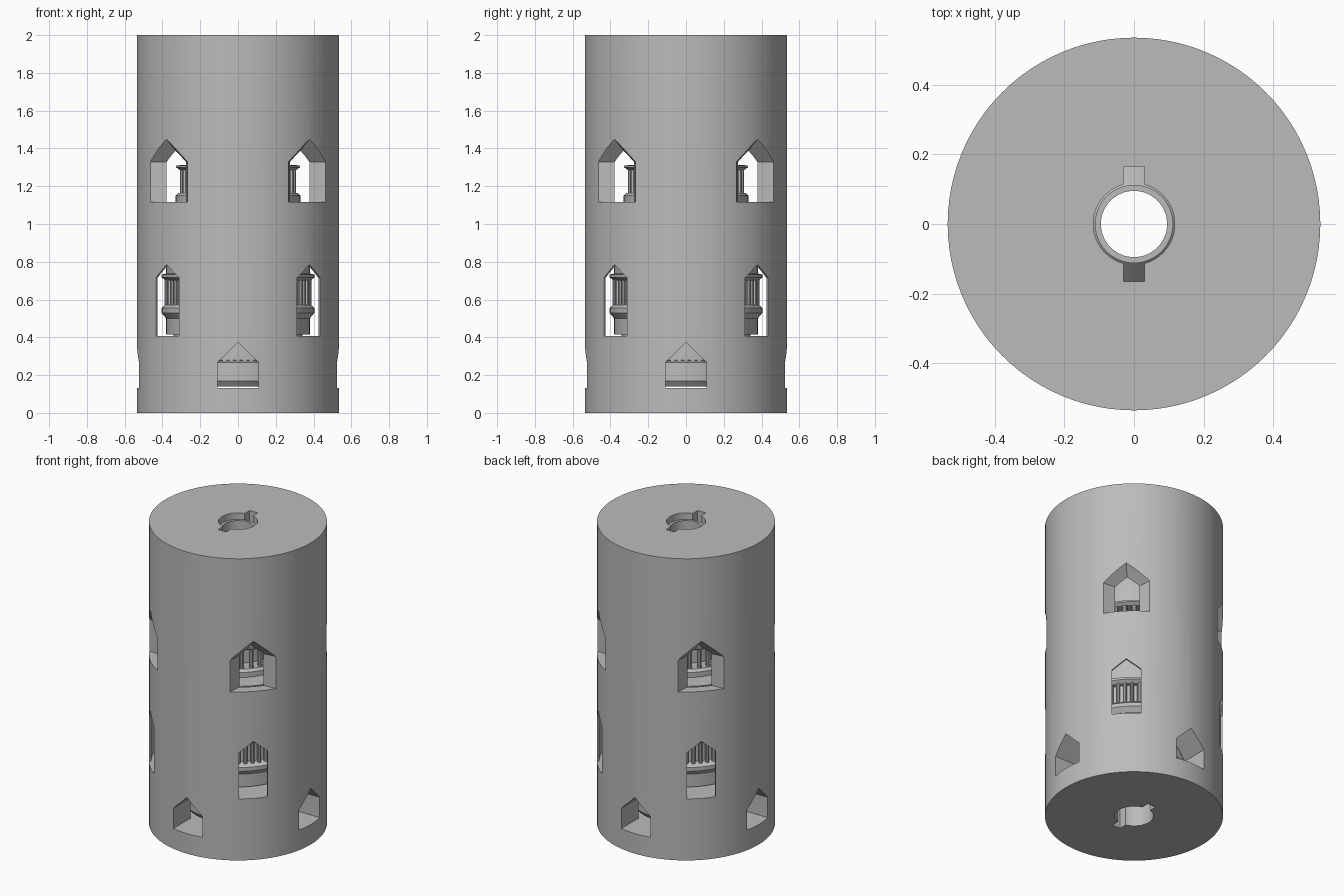
import bpy, bmesh
from math import pi, radians
from mathutils import Matrix, Vector

SEG = 96
old = bpy.data.objects.get("Cube")
if old:
    bpy.data.objects.remove(old, do_unlink=True)

grey = bpy.data.materials.new("plain_grey")
grey.use_nodes = True
COLOUR = (0.5, 0.5, 0.5, 1)
grey.diffuse_color = COLOUR
grey.node_tree.nodes["Principled BSDF"].inputs["Base Color"].default_value = COLOUR


def make(name, bm):
    bmesh.ops.recalc_face_normals(bm, faces=bm.faces)
    mesh = bpy.data.meshes.new(name)
    bm.to_mesh(mesh)
    bm.free()
    mesh.materials.append(grey)
    ob = bpy.data.objects.new(name, mesh)
    bpy.context.collection.objects.link(ob)
    return ob


def lathe(name, profile):
    """Revolve a closed (radius, height) outline around z."""
    bm = bmesh.new()
    verts = [bm.verts.new((r, 0, z)) for r, z in profile]
    edges = [bm.edges.new((a, b)) for a, b in zip(verts, verts[1:] + verts[:1])]
    bmesh.ops.spin(bm, geom=verts + edges, cent=(0, 0, 0), axis=(0, 0, 1),
                   angle=2 * pi, steps=SEG, use_merge=True)
    bmesh.ops.remove_doubles(bm, verts=bm.verts, dist=1e-5)
    return make(name, bm)


def gate(bm, angle, near, far, bottom, eave):
    """Pointed-arch prism along a radius; each end is (distance, half width, rise)."""
    rot = Matrix.Rotation(angle, 3, 'Z')
    rings = []
    for t, w, rise in (near, far):
        pts = [(-w, bottom), (w, bottom), (w, eave), (0, eave + rise), (-w, eave)]
        rings.append([bm.verts.new(rot @ Vector((t, y, z))) for y, z in pts])
    a, b = rings
    bm.faces.new(a)
    bm.faces.new(b)
    for i in range(5):
        j = (i + 1) % 5
        bm.faces.new((a[i], a[j], b[j], b[i]))


def box(bm, size, place):
    bmesh.ops.create_cube(bm, size=1, matrix=place @ Matrix.Diagonal((*size, 1)))


def around(angle, r, z):
    return Matrix.Rotation(angle, 4, 'Z') @ Matrix.Translation((r, 0, z))


def columns(name, count, r, radius, z0, z1):
    bm = bmesh.new()
    for i in range(count):
        bmesh.ops.create_cone(bm, cap_ends=True, segments=10, radius1=radius,
                              radius2=radius, depth=z1 - z0,
                              matrix=around(2 * pi * (i + 0.5) / count, r, (z0 + z1) / 2))
    return make(name, bm)


# Outer shell with its stepped inner chamber
shell = lathe("outer_shell", [
    (.117, 0), (.535, 0), (.535, 2), (.117, 2), (.117, 1.88), (.25, 1.84),
    (.467, 1.5), (.467, 1.02), (.522, .9), (.522, .408), (.36, .408),
    (.36, .133), (.117, .133)])

# Openings: gates on the axes, two rows of diagonal windows, key slots
cut = bmesh.new()
for k in range(4):
    axis, diagonal = k * pi / 2, k * pi / 2 + pi / 4
    gate(cut, axis, (.33, .108, .105), (.6, .108, .105), .133, .268)
    gate(cut, diagonal, (.47, .087, .07), (.6, .087, .07), .408, .715)
    gate(cut, diagonal, (.45, .06, .045), (.6, .24, .18), 1.117, 1.328)
for z in (0, 2):
    box(cut, (.06, .33, .32), Matrix.Translation((0, 0, z)))
cutter = make("opening_cutter", cut)
cutter.hide_render = True

mod = shell.modifiers.new("openings", 'BOOLEAN')
mod.operation, mod.solver, mod.object = 'DIFFERENCE', 'EXACT', cutter
bpy.context.view_layer.update()
result = bpy.data.meshes.new_from_object(
    shell.evaluated_get(bpy.context.evaluated_depsgraph_get()))
shell.modifiers.clear()
shell.data = result
bpy.data.objects.remove(cutter, do_unlink=True)

# Inner tiered tower with a straight bore
tower = lathe("inner_tower", [
    (.095, .14), (.315, .14), (.34, .17), (.34, .268), (.334, .27), (.334, .278),
    (.342, .28), (.342, .415), (.38, .415), (.38, .50), (.405, .53), (.405, .555),
    (.385, .572), (.36, .575), (.36, .70), (.385, .702), (.405, .718), (.405, .732),
    (.38, .738), (.38, 1.0), (.45, 1.08), (.45, 1.115), (.33, 1.117), (.33, 1.15),
    (.315, 1.165), (.23, 1.166), (.23, 1.285), (.31, 1.287), (.328, 1.3),
    (.328, 1.31), (.25, 1.315), (.25, 1.42), (.2, 1.6), (.18, 1.8), (.112, 1.87),
    (.112, 1.96), (.095, 1.96)])

# Colonnades
lower_columns = columns("lower_columns", 56, .378, .012, .57, .705)
upper_columns = columns("upper_columns", 32, .295, .015, 1.16, 1.29)

# Small doors and cornice blocks on the lowest tier
doors = bmesh.new()
for k in range(4):
    gate(doors, k * pi / 2, (.336, .024, .025), (.343, .024, .025), .17, .225)
make("tower_doors", doors)
blocks = bmesh.new()
for i in range(60):
    box(blocks, (.016, .018, .01), around(2 * pi * i / 60, .333, .274))
make("cornice_blocks", blocks)

# Smooth the round surfaces, keep edges crisp
bpy.ops.object.select_all(action='DESELECT')
for ob in (shell, tower, lower_columns, upper_columns):
    ob.select_set(True)
bpy.context.view_layer.objects.active = shell
bpy.ops.object.shade_smooth_by_angle(angle=radians(30))
